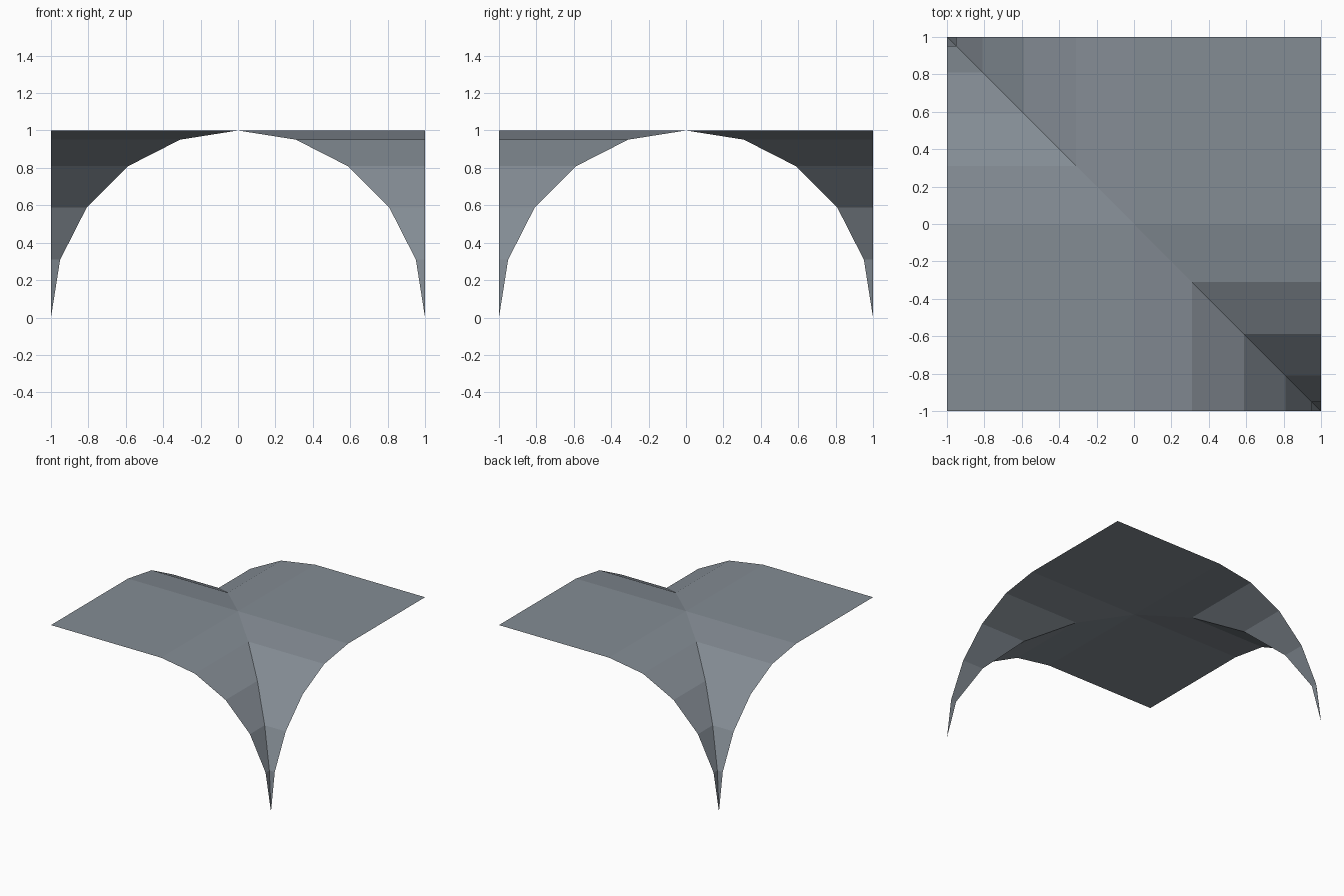
import bpy, bmesh, math
from mathutils import Vector

if "Cube" in bpy.data.objects:
    bpy.data.objects.remove(bpy.data.objects["Cube"])

STEPS = 5  # facets in each quarter arch

stone = bpy.data.materials.new("blue grey stone")
stone.diffuse_color = (0.23, 0.262, 0.296, 1)
stone.use_nodes = True
stone.node_tree.nodes["Principled BSDF"].inputs["Base Color"].default_value = stone.diffuse_color

# Quarter-circle arch: distance from centre, height
arch = [(math.sin(a), math.cos(a))
        for a in (i * math.pi / 2 / STEPS for i in range(STEPS + 1))]
arch[-1] = (1.0, 0.0)

bm = bmesh.new()


def face(points, turn):
    """Add a face, turned half way round z when turn is -1."""
    pts = []
    for x, y, z in points:
        p = Vector((x * turn, y * turn, z))
        if all((p - q).length > 1e-5 for q in pts):
            pts.append(p)
    bm.faces.new([bm.verts.new(p) for p in pts])


for turn in (1, -1):
    # Flat quadrant
    face([(0, 0, 1), (1, 0, 1), (1, 1, 1), (0, 1, 1)], turn)
    # Groined quadrant: curved strips meeting in a valley on the diagonal
    for (s, z), (t, w) in zip(arch, arch[1:]):
        strip = [(s, -s, z), (t, -t, w), (1, -t, w), (1, -s, z)]
        face(strip, turn)
        face([(-y, -x, h) for x, y, h in reversed(strip)], turn)

bmesh.ops.remove_doubles(bm, verts=bm.verts, dist=1e-4)
mesh = bpy.data.meshes.new("vault_canopy")
bm.to_mesh(mesh)
bm.free()
mesh.materials.append(stone)
canopy = bpy.data.objects.new("vault_canopy", mesh)
bpy.context.collection.objects.link(canopy)
